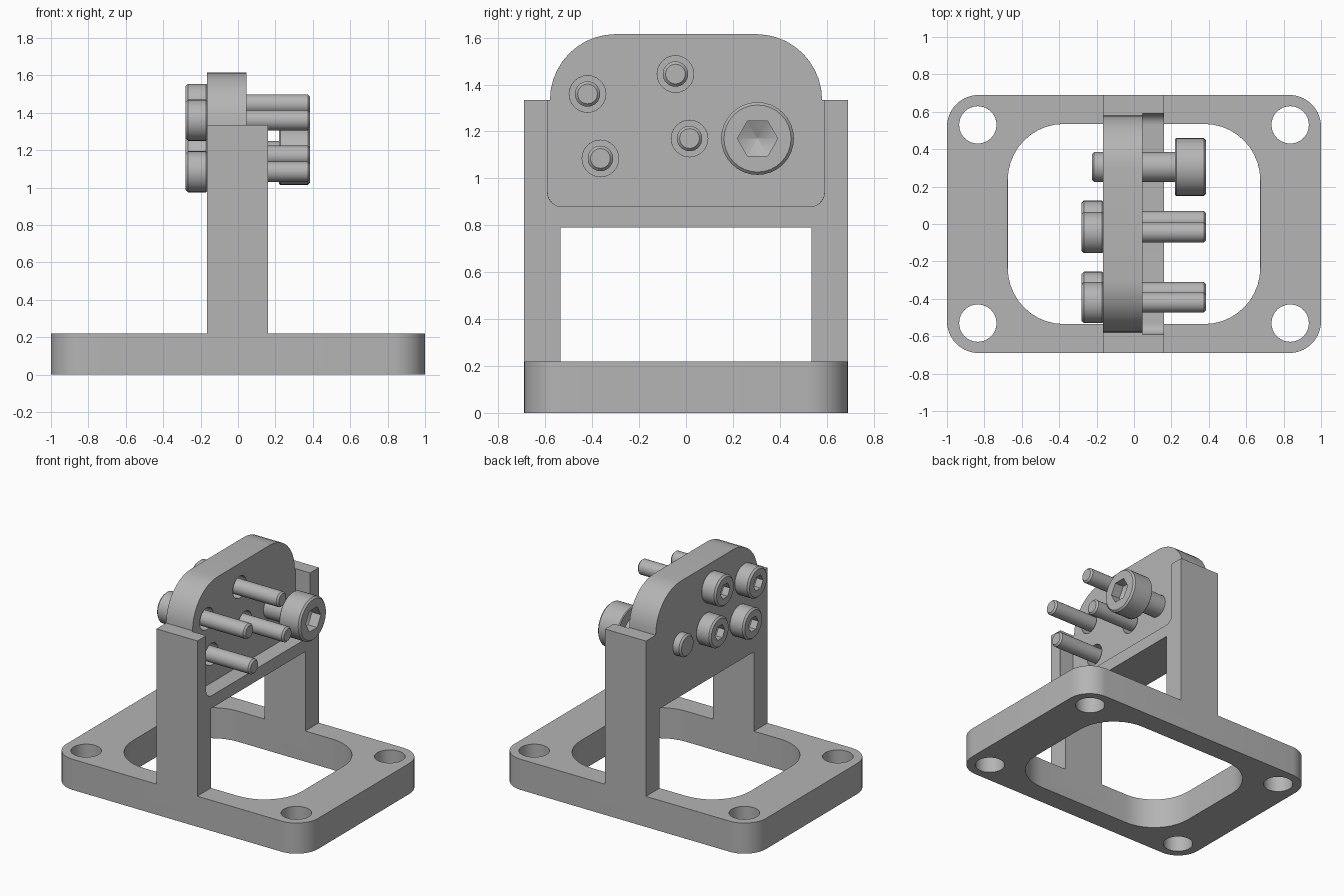
import bpy, bmesh
from math import sin, cos, pi, radians
from mathutils import Vector

cube = bpy.data.objects.get("Cube")
if cube:
    bpy.data.objects.remove(cube)

# One plain grey metal for every part
GREY = (0.46, 0.46, 0.46, 1)
metal = bpy.data.materials.new("grey_metal")
metal.use_nodes = True
metal.diffuse_color = GREY
metal.node_tree.nodes["Principled BSDF"].inputs["Base Color"].default_value = GREY


def finish(bm, name):
    bmesh.ops.recalc_face_normals(bm, faces=bm.faces)
    mesh = bpy.data.meshes.new(name)
    bm.to_mesh(mesh)
    bm.free()
    mesh.materials.append(metal)
    obj = bpy.data.objects.new(name, mesh)
    bpy.context.collection.objects.link(obj)
    return obj


def prism(name, outline, low, high, axis):
    """Extrude a flat outline along x or z."""
    bm = bmesh.new()
    place = (lambda a, b: (low, a, b)) if axis == "x" else (lambda a, b: (a, b, low))
    face = bm.faces.new([bm.verts.new(place(a, b)) for a, b in outline])
    new = bmesh.ops.extrude_face_region(bm, geom=[face])["geom"]
    step = Vector((high - low, 0, 0)) if axis == "x" else Vector((0, 0, high - low))
    bmesh.ops.translate(bm, vec=step, verts=[v for v in new if isinstance(v, bmesh.types.BMVert)])
    return finish(bm, name)


def lathe(name, rings, sides, centre, axis="x"):
    """Skin (position, radius) rings around an axis through centre."""
    bm = bmesh.new()
    loops = []
    for pos, r in rings:
        loop = []
        for i in range(sides):
            a = centre[0] + r * cos(2 * pi * i / sides)
            b = centre[1] + r * sin(2 * pi * i / sides)
            loop.append(bm.verts.new((pos, a, b) if axis == "x" else (a, b, pos)))
        loops.append(loop)
    for one, two in zip(loops, loops[1:]):
        for i in range(sides):
            j = (i + 1) % sides
            bm.faces.new((one[i], one[j], two[j], two[i]))
    bm.faces.new(loops[0])
    bm.faces.new(loops[-1])
    return finish(bm, name)


def arc(cx, cy, r, start, end, steps=10):
    return [(cx + r * cos(radians(start + (end - start) * i / steps)),
             cy + r * sin(radians(start + (end - start) * i / steps))) for i in range(steps + 1)]


def rounded(x0, x1, y0, y1, r):
    return (arc(x1 - r, y1 - r, r, 0, 90) + arc(x0 + r, y1 - r, r, 90, 180)
            + arc(x0 + r, y0 + r, r, 180, 270) + arc(x1 - r, y0 + r, r, 270, 360))


def combine(obj, tool, operation="DIFFERENCE"):
    mod = obj.modifiers.new("combine", "BOOLEAN")
    mod.operation, mod.solver, mod.object = operation, "EXACT", tool
    bake(obj)
    bpy.data.objects.remove(tool)


def bake(obj):
    bpy.context.view_layer.update()
    done = bpy.data.meshes.new_from_object(obj.evaluated_get(bpy.context.evaluated_depsgraph_get()))
    obj.modifiers.clear()
    obj.data = done


def smooth(obj):
    bpy.ops.object.select_all(action="DESELECT")
    obj.select_set(True)
    bpy.context.view_layer.objects.active = obj
    bpy.ops.object.shade_smooth_by_angle(angle=radians(30))


# Upright frame: two posts, crossbar and round-shouldered plate
TOP, SHOULDER = 1.335, 0.28
half = 0.69
outline = ([(half, 0.1), (half, TOP)] + arc(0.30, TOP, SHOULDER, 0, 90)
           + arc(-0.30, TOP, SHOULDER, 90, 180)
           + [(-half, TOP), (-half, 0.1), (-0.535, 0.1), (-0.535, 0.79),
              (0.535, 0.79), (0.535, 0.1)])
upright = prism("upright", outline, -0.165, 0.16, "x")

# Pocket in the right face of the upright, open at the top
combine(upright, prism("pocket", rounded(-0.59, 0.59, 0.88, 2, 0.06), 0.045, 0.4, "x"))

# Base plate with a rounded opening and four mounting holes
bracket = prism("bracket", rounded(-1, 1, -half, half, 0.17), 0, 0.22, "z")
combine(bracket, prism("opening", rounded(-0.675, 0.675, -0.535, 0.535, 0.3), -0.1, 0.4, "z"))
for x in (-0.835, 0.835):
    for y in (-0.53, 0.53):
        combine(bracket, lathe("hole", [(-0.1, 0.1), (0.4, 0.1)], 32, (x, y), "z"))
combine(bracket, upright, "UNION")

# Clearance holes for the small screws
SCREWS = [(-0.42, 1.36), (-0.045, 1.445), (-0.365, 1.085), (0.015, 1.17)]
for spot in SCREWS:
    combine(bracket, lathe("hole", [(-0.3, 0.078), (0.3, 0.078)], 24, spot))

# Fine broken edges all round
bevel = bracket.modifiers.new("edges", "BEVEL")
bevel.width, bevel.segments = 0.008, 1
bevel.limit_method, bevel.angle_limit = "ANGLE", radians(40)
bake(bracket)
smooth(bracket)


def cap_screw(name, spot, end, under, tip, head_r, shaft_r, socket_r, depth):
    """Socket-head screw: head from end to under, shaft on to tip."""
    d = 1 if tip > end else -1
    c = 0.012
    screw = lathe(name, [(end, head_r - c), (end + d * c, head_r), (under - d * c / 2, head_r),
                         (under, head_r - c / 2), (under, shaft_r),
                         (tip - d * c, shaft_r), (tip, shaft_r - c)], 32, spot)
    # Hexagonal socket with a drilled, conical floor
    combine(screw, lathe("socket", [(end - d * 0.1, socket_r), (end + d * depth, socket_r),
                                    (end + d * (depth + socket_r * 0.5), 0.002)], 6, spot))
    smooth(screw)


for i, spot in enumerate(SCREWS):
    cap_screw(f"small_screw_{i + 1}", spot, -0.28, -0.165, 0.385, 0.11, 0.054, 0.055, 0.05)
cap_screw("large_screw", (0.305, 1.17), 0.385, 0.22, -0.225, 0.155, 0.08, 0.086, 0.07)
